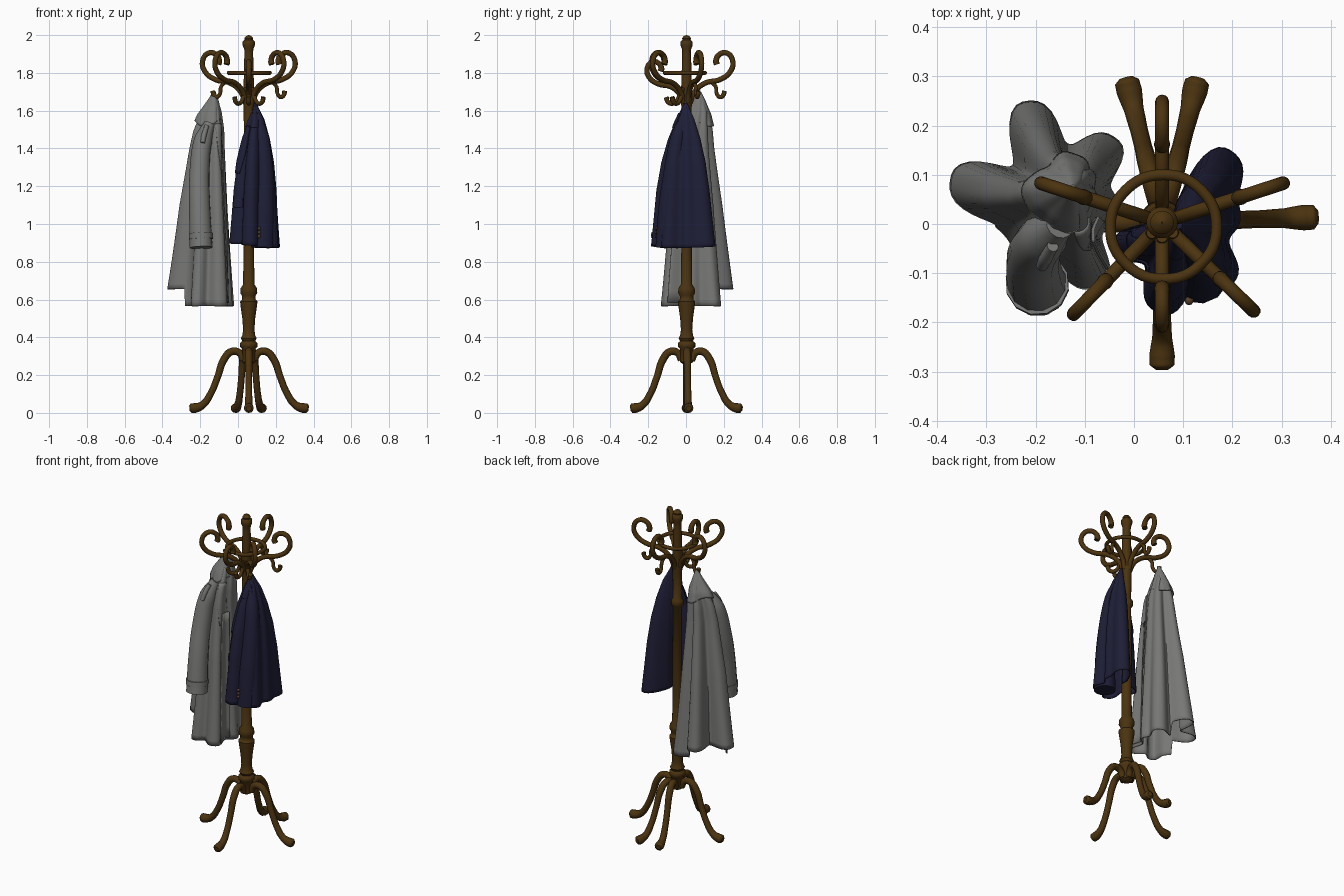
import bpy, bmesh, math
from math import sin, cos, radians, exp, pi
from mathutils import Vector

if "Cube" in bpy.data.objects:
    bpy.data.objects.remove(bpy.data.objects["Cube"])

PX, PY = 0.057, 0.003   # pole axis


def material(name, rgb):
    m = bpy.data.materials.new(name)
    m.use_nodes = True
    m.diffuse_color = (*rgb, 1)
    m.node_tree.nodes["Principled BSDF"].inputs["Base Color"].default_value = (*rgb, 1)
    return m


WOOD = material("dark wood", (0.07, 0.033, 0.005))
GREY = material("grey cloth", (0.185, 0.185, 0.18))
NAVY = material("navy cloth", (0.013, 0.013, 0.038))
BUTTON = material("brown button", (0.09, 0.05, 0.025))


def finish(ob, mat, angle=50):
    ob.data.materials.clear()
    ob.data.materials.append(mat)
    bpy.ops.object.select_all(action='DESELECT')
    ob.select_set(True)
    bpy.context.view_layer.objects.active = ob
    bpy.ops.object.shade_smooth_by_angle(angle=radians(angle))
    return ob


def grid_object(name, rows, mat, closed=True, thickness=0.0):
    """Skin rows of points into a surface."""
    bm = bmesh.new()
    vs = [[bm.verts.new(p) for p in row] for row in rows]
    n = len(rows[0])
    for a, b in zip(vs, vs[1:]):
        for i in range(n if closed else n - 1):
            j = (i + 1) % n
            bm.faces.new((a[i], b[i], b[j], a[j]))
    if closed:
        bm.faces.new(vs[0])
    bmesh.ops.recalc_face_normals(bm, faces=bm.faces)
    me = bpy.data.meshes.new(name)
    bm.to_mesh(me)
    bm.free()
    ob = bpy.data.objects.new(name, me)
    bpy.context.collection.objects.link(ob)
    if thickness:
        mod = ob.modifiers.new("thickness", 'SOLIDIFY')
        mod.thickness = thickness
    return finish(ob, mat)


def tube(name, pts, mat, cyclic=False, res=6):
    """Round bar through (x, y, z, radius) points."""
    cu = bpy.data.curves.new(name, 'CURVE')
    cu.dimensions = '3D'
    cu.bevel_depth = 1
    cu.bevel_resolution = 4
    cu.resolution_u = res
    cu.use_fill_caps = True
    sp = cu.splines.new('BEZIER')
    sp.bezier_points.add(len(pts) - 1)
    sp.use_cyclic_u = cyclic
    for bp, p in zip(sp.bezier_points, pts):
        bp.co = p[:3]
        bp.radius = p[3]
        bp.handle_left_type = bp.handle_right_type = 'AUTO'
    ob = bpy.data.objects.new(name, cu)
    bpy.context.collection.objects.link(ob)
    bpy.ops.object.select_all(action='DESELECT')
    ob.select_set(True)
    bpy.context.view_layer.objects.active = ob
    bpy.ops.object.convert(target='MESH')
    return finish(bpy.context.object, mat)


def radial(name, deg, profile, mat, k=1.0):
    """Bar in the vertical plane at an angle round the pole; profile is (r, z, radius)."""
    a = radians(deg)
    return tube(name, [(PX + r * k * cos(a), PY + r * k * sin(a), z, w) for r, z, w in profile], mat)


# Turned pole with finial
pole = [(0.02, 0.26), (0.036, 0.27), (0.036, 0.34), (0.046, 0.35), (0.046, 0.37), (0.034, 0.38),
        (0.042, 0.395), (0.034, 0.41), (0.03, 0.44), (0.034, 0.5), (0.044, 0.57), (0.046, 0.59),
        (0.036, 0.6), (0.036, 0.62), (0.045, 0.635), (0.043, 0.66), (0.03, 0.68), (0.028, 0.86),
        (0.026, 1.4), (0.035, 1.41), (0.035, 1.44), (0.026, 1.45), (0.027, 1.62), (0.032, 1.65),
        (0.026, 1.78), (0.025, 1.85), (0.023, 1.9), (0.024, 1.925), (0.032, 1.945),
        (0.032, 1.965), (0.022, 1.975), (0.024, 1.983), (0.015, 1.995), (0.001, 2.0)]
grid_object("pole", [[(PX + r * cos(i * pi / 12), PY + r * sin(i * pi / 12), z) for i in range(24)]
                     for r, z in pole], WOOD)

# Five bent legs with flared, rounded feet
LEG = [(0.03, 0.28, 0.018), (0.05, 0.318, 0.019), (0.09, 0.325, 0.02), (0.13, 0.285, 0.02),
       (0.165, 0.19, 0.018), (0.2, 0.105, 0.018), (0.245, 0.042, 0.02), (0.285, 0.026, 0.026),
       (0.305, 0.025, 0.025), (0.314, 0.024, 0.014)]
for deg, k in ((2, 1.01), (76, 0.965), (104, 0.965), (180, 1.0), (270, 0.95)):
    radial("leg", deg, LEG, WOOD, k)

# Ring that braces the hooks
tube("brace_ring", [(0.06 + 0.108 * cos(i * pi / 4), -0.006 + 0.106 * sin(i * pi / 4), 1.8, 0.011)
                    for i in range(8)], WOOD, cyclic=True)

# Curled upper hooks and small lower hooks
HOOK = [(0.02, 1.64, 0.013), (0.045, 1.7, 0.014), (0.1, 1.745, 0.014), (0.185, 1.765, 0.014),
        (0.24, 1.805, 0.014), (0.255, 1.86, 0.014), (0.222, 1.905, 0.014), (0.178, 1.895, 0.014),
        (0.163, 1.86, 0.016), (0.168, 1.845, 0.016)]
LOW_OUT = [(0.13, 1.755, 0.01), (0.155, 1.725, 0.01), (0.16, 1.69, 0.01), (0.178, 1.672, 0.011),
           (0.196, 1.685, 0.012), (0.2, 1.705, 0.013)]
LOW_IN = [(0.03, 1.72, 0.011), (0.045, 1.665, 0.011), (0.07, 1.638, 0.011), (0.098, 1.645, 0.012),
          (0.108, 1.672, 0.013)]
for deg in (18, 90, 162, 226, 316):
    radial("upper_hook", deg, HOOK, WOOD, 0.96 if deg == 90 else 1.01)
    radial("lower_hook", deg, LOW_OUT if deg < 180 else LOW_IN, WOOD)
radial("front_hook", 270, [(r, 1.64 + (z - 1.64) * 0.82, w) for r, z, w in HOOK], WOOD, 0.82)
radial("front_lower_hook", 270, LOW_IN, WOOD)


def garment(keys, base, lobes, hem, ripple):
    """Return point(angle, t, offset) on a hanging cloth; keys are (z, cx, cy, scale) downwards."""
    def point(a, t, off=0.0):
        top = keys[0][0]
        z = top + (hem(a) - top) * t
        k0, k1 = keys[-2], keys[-1]
        for p, q in zip(keys, keys[1:]):
            if z >= q[0]:
                k0, k1 = p, q
                break
        f = min(1, max(0, (k0[0] - z) / (k0[0] - k1[0])))
        cx, cy, s = (u + (v - u) * f for u, v in zip(k0[1:], k1[1:]))
        r = base
        for deg, amp, wid in lobes:
            d = (a - radians(deg) + pi) % (2 * pi) - pi
            r += amp * (0.4 + 0.6 * t) * exp(-abs(d / wid) ** 2.8)
        r = r * s + ripple * t * sin(9 * a + 4 * z) + off
        return Vector((cx + r * cos(a), cy + r * sin(a), z))
    return point


def cloth(name, point, mat, n=96, rows=36):
    grid = [[point(2 * pi * i / n, j / rows) for i in range(n)] for j in range(rows + 1)]
    return grid_object(name, grid, mat, thickness=0.006)


def patch(name, point, mat, a0, a1, t0, t1, slant=0.0, n=12):
    """Thin flap lying on a garment between two angles and two heights."""
    grid = [[point(radians(a0 + (a1 - a0) * i / n + slant * j / n), t0 + (t1 - t0) * j / n, 0.005)
             for i in range(n + 1)] for j in range(n + 1)]
    return grid_object(name, grid, mat, closed=False, thickness=0.006)


def buttons(name, spots, r):
    for s in spots:
        bpy.ops.mesh.primitive_uv_sphere_add(segments=10, ring_count=6, radius=r, location=s)
        ob = bpy.context.object
        ob.name = name
        finish(ob, BUTTON)


# Long grey coat
grey = garment([(1.69, -0.125, 0.07, 0.07), (1.6, -0.132, 0.066, 0.36), (1.5, -0.143, 0.045, 0.56),
                (1.4, -0.15, 0.037, 0.63), (1.1, -0.16, 0.032, 0.8), (0.56, -0.17, 0.03, 1.0)],
               0.11, [(164, 0.112, 0.4), (102, 0.124, 0.36), (48, 0.088, 0.36), (300, 0.075, 0.34),
                      (250, 0.055, 0.3), (5, 0.03, 0.3)],
               lambda a: 0.655 if radians(78) < a < radians(198) else 0.565, 0.003)
cloth("long_coat_body", grey, GREY)
patch("long_coat_lapel", grey, GREY, 285, 322, 0.14, 0.36, 22)
patch("long_coat_front_edge", grey, GREY, 312, 345, 0.3, 0.985)

# Turned-up collar over the shoulders of the long coat
collar = garment([(1.7, -0.125, 0.072, 0.1), (1.65, -0.13, 0.07, 0.42), (1.58, -0.143, 0.063, 0.8),
                  (1.51, -0.147, 0.056, 1.0)], 0.068,
                 [(170, 0.026, 0.6), (75, 0.026, 0.6), (285, 0.016, 0.5)],
                 lambda a: 1.535 + 0.02 * cos(2 * a + 1), 0.002)
cloth("long_coat_collar", collar, GREY, 64, 14)

# Sleeve, cuff strap and shoulder strap of the long coat
tube("long_coat_sleeve", [(-0.15, 0.0, 1.53, 0.03), (-0.185, -0.03, 1.44, 0.05),
                          (-0.204, -0.065, 1.27, 0.054), (-0.203, -0.098, 1.1, 0.057),
                          (-0.195, -0.126, 0.875, 0.062)], GREY)
tube("cuff_strap", [(-0.197, -0.12, 0.95, 0.065), (-0.196, -0.123, 0.92, 0.065)], GREY)
tube("shoulder_strap", [(-0.165, -0.045, 1.52, 0.012), (-0.18, -0.07, 1.47, 0.014),
                        (-0.187, -0.085, 1.43, 0.012)], GREY)

# Short navy jacket, hollowed where it hangs against the pole
navy = garment([(1.64, 0.09, -0.002, 0.08), (1.55, 0.1, -0.003, 0.4), (1.45, 0.1, -0.008, 0.65),
                (1.33, 0.1, -0.012, 0.83), (1.18, 0.1, -0.015, 0.93), (0.87, 0.1, -0.015, 1.0)],
               0.091, [(58, 0.1, 0.42), (253, 0.084, 0.4), (194, 0.058, 0.36), (315, 0.055, 0.38),
                       (15, 0.03, 0.3), (132, -0.065, 0.6)],
               lambda a: 0.885 + 0.012 * cos(a - 3), 0.002)
cloth("jacket_body", navy, NAVY)
patch("jacket_collar", navy, NAVY, 180, 300, 0.07, 0.17, 10, 20)
patch("jacket_lapel", navy, NAVY, 205, 235, 0.16, 0.5, -25)
patch("jacket_pocket_flap", navy, NAVY, 200, 232, 0.68, 0.74)

# Jacket sleeve with cuff buttons
tube("jacket_sleeve", [(0.108, -0.02, 1.56, 0.022), (0.128, -0.045, 1.45, 0.04),
                       (0.14, -0.073, 1.25, 0.05), (0.138, -0.09, 1.08, 0.057),
                       (0.132, -0.1, 0.875, 0.062)], NAVY)
buttons("cuff_button", [(0.112, -0.156, 0.935 + 0.021 * i) for i in range(3)], 0.009)
